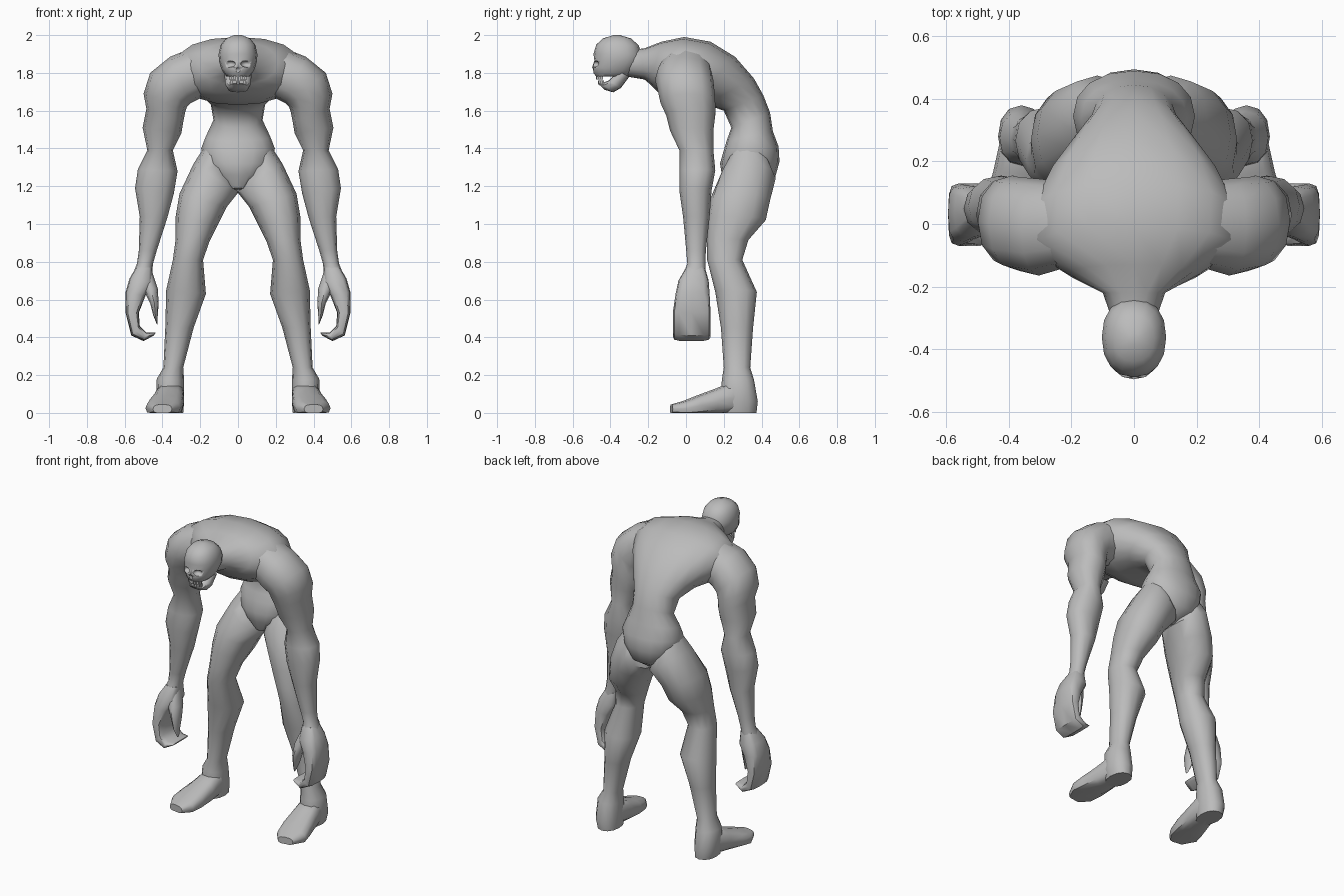
import bpy, bmesh, math
from mathutils import Vector

skin = bpy.data.materials.new("grey_skin")
skin.diffuse_color = (0.5, 0.5, 0.5, 1)

# How a row (a1, a2, b1, b2, c, d) maps to 3D: a and b are opposite rim points,
# c is the ring centre on the remaining axis, d its half size on that axis.
PLANES = {
    "side": lambda p, q, c: Vector((c, p, q)),    # a, b in y-z, d along x
    "front": lambda p, q, c: Vector((p, c, q)),   # a, b in x-z, d along y
    "flat": lambda p, q, c: Vector((p, q, c)),    # a, b in x-y, d along z
}


def finish(bm, name, mirror=False, angle=50):
    bmesh.ops.recalc_face_normals(bm, faces=bm.faces)
    mesh = bpy.data.meshes.new(name)
    bm.to_mesh(mesh)
    bm.free()
    mesh.materials.append(skin)
    for f in mesh.polygons:
        f.use_smooth = True
    mesh.set_sharp_from_angle(angle=math.radians(angle))
    ob = bpy.data.objects.new(name, mesh)
    bpy.context.collection.objects.link(ob)
    if mirror:
        ob.modifiers.new("mirror", "MIRROR")
    return ob


def loft(name, plane, rows, sides=12, mirror=False, power=0.9):
    """Skin a tube through elliptical rings and cap both ends."""
    bm, rings, to3d = bmesh.new(), [], PLANES[plane]
    for a1, a2, b1, b2, c, d in rows:
        a, b = to3d(a1, a2, c), to3d(b1, b2, c)
        mid, u, v = (a + b) / 2, (b - a) / 2, to3d(0, 0, d)
        ring = []
        for i in range(sides):
            t = 2 * math.pi * i / sides
            cs, sn = math.cos(t), math.sin(t)
            cs = math.copysign(abs(cs) ** power, cs)
            sn = math.copysign(abs(sn) ** power, sn)
            p = mid + u * cs + v * sn
            p.z = max(p.z, 0)
            ring.append(bm.verts.new(p))
        rings.append(ring)
    for r, s in zip(rings, rings[1:]):
        for i in range(sides):
            j = (i + 1) % sides
            bm.faces.new((r[i], r[j], s[j], s[i]))
    bm.faces.new(rings[0])
    bm.faces.new(rings[-1])
    return finish(bm, name, mirror)


# Hunched torso from crotch to neck
loft("torso", "side", [
    (0.22, 1.19, 0.36, 1.17, 0, 0.05),
    (0.19, 1.26, 0.47, 1.24, 0, 0.14),
    (0.18, 1.32, 0.495, 1.33, 0, 0.18),
    (0.20, 1.39, 0.49, 1.41, 0, 0.195),
    (0.215, 1.44, 0.46, 1.49, 0, 0.17),
    (0.24, 1.51, 0.445, 1.59, 0, 0.13),
    (0.20, 1.60, 0.41, 1.68, 0, 0.145),
    (0.10, 1.635, 0.36, 1.77, 0, 0.20),
    (0.0, 1.63, 0.26, 1.885, 0, 0.28),
    (-0.08, 1.65, 0.13, 1.965, 0, 0.34),
    (-0.14, 1.69, -0.01, 1.99, 0, 0.33),
    (-0.19, 1.74, -0.13, 1.965, 0, 0.21),
    (-0.22, 1.765, -0.22, 1.93, 0, 0.10),
    (-0.31, 1.78, -0.30, 1.92, 0, 0.07),
], sides=16)

# Arm: shoulder, upper arm, elbow, forearm, wrist
loft("arm", "front", [
    (0.17, 1.68, 0.20, 1.95, 0.0, 0.13),
    (0.25, 1.64, 0.36, 1.885, -0.01, 0.155),
    (0.27, 1.62, 0.465, 1.80, 0.0, 0.15),
    (0.28, 1.59, 0.50, 1.69, 0.01, 0.145),
    (0.29, 1.54, 0.485, 1.61, 0.025, 0.13),
    (0.30, 1.48, 0.505, 1.51, 0.03, 0.115),
    (0.345, 1.39, 0.48, 1.39, 0.055, 0.09),
    (0.32, 1.28, 0.53, 1.29, 0.06, 0.095),
    (0.34, 1.16, 0.545, 1.19, 0.05, 0.085),
    (0.375, 1.03, 0.52, 1.04, 0.055, 0.07),
    (0.43, 0.86, 0.525, 0.86, 0.053, 0.052),
    (0.45, 0.79, 0.535, 0.79, 0.055, 0.048),
    (0.455, 0.73, 0.555, 0.74, 0.045, 0.06),
], mirror=True)

# Mitten of curled fingers
loft("fingers", "front", [
    (0.455, 0.77, 0.54, 0.77, 0.05, 0.05),
    (0.45, 0.69, 0.575, 0.71, 0.04, 0.08),
    (0.49, 0.62, 0.595, 0.64, 0.035, 0.09),
    (0.525, 0.53, 0.595, 0.53, 0.03, 0.10),
    (0.52, 0.46, 0.565, 0.41, 0.03, 0.10),
    (0.485, 0.425, 0.50, 0.38, 0.03, 0.10),
    (0.435, 0.425, 0.445, 0.41, 0.03, 0.08),
], mirror=True, power=0.6)

# Thumb
loft("thumb", "front", [
    (0.455, 0.75, 0.53, 0.74, 0.04, 0.045),
    (0.425, 0.66, 0.50, 0.65, 0.01, 0.055),
    (0.42, 0.58, 0.465, 0.58, -0.01, 0.045),
    (0.425, 0.51, 0.45, 0.52, -0.015, 0.03),
    (0.425, 0.465, 0.43, 0.47, -0.015, 0.01),
], sides=8, mirror=True)

# Leg: hip, thigh, knee, calf, ankle, heel
loft("leg", "front", [
    (0.02, 1.22, 0.17, 1.42, 0.33, 0.10),
    (0.0, 1.165, 0.235, 1.32, 0.325, 0.15),
    (0.06, 1.09, 0.31, 1.16, 0.285, 0.16),
    (0.105, 1.0, 0.33, 1.04, 0.267, 0.155),
    (0.15, 0.91, 0.33, 0.92, 0.22, 0.11),
    (0.185, 0.81, 0.345, 0.81, 0.205, 0.093),
    (0.17, 0.63, 0.38, 0.65, 0.265, 0.11),
    (0.235, 0.45, 0.385, 0.45, 0.27, 0.085),
    (0.29, 0.24, 0.395, 0.24, 0.27, 0.07),
    (0.285, 0.17, 0.43, 0.18, 0.275, 0.085),
    (0.285, 0.06, 0.435, 0.06, 0.28, 0.10),
    (0.29, 0.0, 0.42, 0.0, 0.28, 0.093),
], mirror=True)

# Foot, flattened at the ground
loft("foot", "flat", [
    (0.30, 0.34, 0.40, 0.34, 0.07, 0.07),
    (0.285, 0.24, 0.43, 0.26, 0.085, 0.085),
    (0.285, 0.15, 0.45, 0.17, 0.06, 0.07),
    (0.29, 0.05, 0.475, 0.08, 0.04, 0.055),
    (0.305, -0.03, 0.49, 0.01, 0.025, 0.04),
    (0.35, -0.085, 0.45, -0.07, 0.02, 0.025),
], mirror=True, power=0.75)

# Skull
skull = loft("skull", "side", [
    (-0.385, 2.0, -0.35, 2.0, 0, 0.02),
    (-0.44, 1.982, -0.29, 1.982, 0, 0.065),
    (-0.475, 1.95, -0.25, 1.945, 0, 0.092),
    (-0.49, 1.90, -0.235, 1.895, 0, 0.103),
    (-0.485, 1.865, -0.24, 1.855, 0, 0.10),
    (-0.497, 1.83, -0.27, 1.81, 0, 0.088),
    (-0.49, 1.80, -0.29, 1.79, 0, 0.072),
    (-0.475, 1.78, -0.31, 1.78, 0, 0.058),
], sides=16)

# Open lower jaw
loft("jaw", "side", [
    (-0.36, 1.81, -0.30, 1.78, 0, 0.072),
    (-0.41, 1.76, -0.345, 1.72, 0, 0.068),
    (-0.445, 1.745, -0.385, 1.697, 0, 0.055),
    (-0.468, 1.745, -0.43, 1.71, 0, 0.035),
], power=0.7)


# Rows of teeth set along an arc
def teeth(name, y, z, radius):
    bm = bmesh.new()
    for i in range(-3, 4):
        t = i * 0.36
        cube = bmesh.ops.create_cube(bm, size=1)["verts"]
        bmesh.ops.scale(bm, vec=(0.013, 0.012, 0.022), verts=cube)
        bmesh.ops.translate(bm, verts=cube, vec=(
            radius * math.sin(t), y - radius * math.cos(t), z))
    finish(bm, name, angle=30)


teeth("upper_teeth", -0.425, 1.775, 0.046)
teeth("lower_teeth", -0.42, 1.75, 0.04)


# Eye sockets and nose hollow, carved from the skull
def carve(name, centre, size, mirror):
    bm = bmesh.new()
    bmesh.ops.create_icosphere(bm, subdivisions=2, radius=1)
    bmesh.ops.scale(bm, vec=size, verts=bm.verts)
    bmesh.ops.translate(bm, vec=centre, verts=bm.verts)
    cutter = finish(bm, name, mirror)
    cutter.hide_render = True
    cutter.hide_viewport = True
    cut = skull.modifiers.new(name, "BOOLEAN")
    cut.operation = "DIFFERENCE"
    cut.object = cutter


carve("eye_socket_cutter", (0.043, -0.485, 1.848), (0.03, 0.03, 0.018), True)
carve("nose_cutter", (0, -0.50, 1.815), (0.011, 0.02, 0.016), False)
